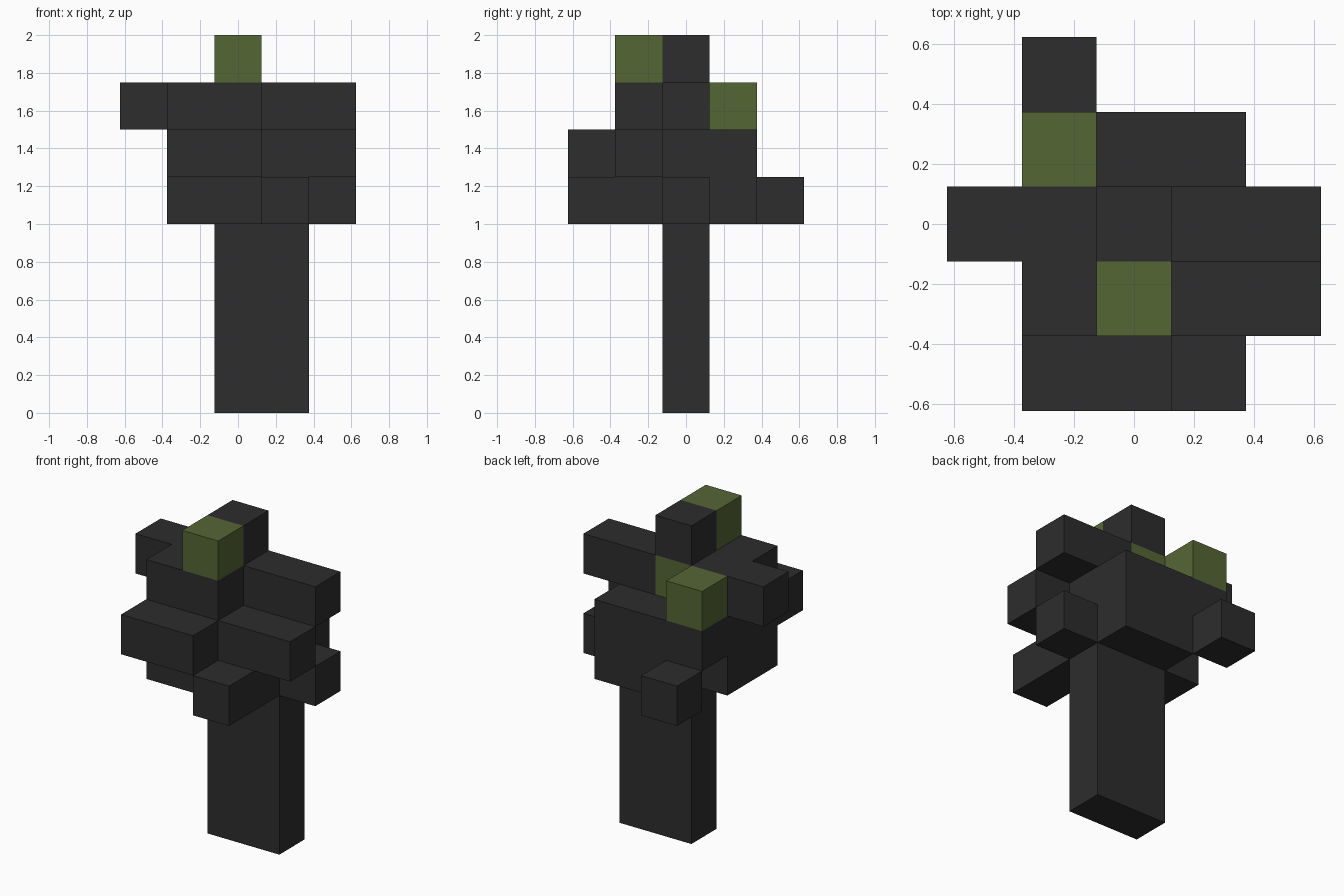
import bpy
import bmesh
from mathutils import Vector

CELL = 0.25  # edge length of one block

cube = bpy.data.objects.get("Cube")
if cube:
    bpy.data.objects.remove(cube, do_unlink=True)


def make_material(name, color):
    mat = bpy.data.materials.new(name)
    mat.use_nodes = True
    mat.diffuse_color = color
    bsdf = next(n for n in mat.node_tree.nodes if n.type == 'BSDF_PRINCIPLED')
    bsdf.inputs["Base Color"].default_value = color
    bsdf.inputs["Roughness"].default_value = 1.0
    return mat


charcoal = make_material("charcoal", (0.026, 0.026, 0.026, 1))
moss = make_material("moss green", (0.091, 0.133, 0.036, 1))


def block(x, y, z):
    """All grid cells in the inclusive ranges x, y, z."""
    return {(i, j, k)
            for i in range(x[0], x[1] + 1)
            for j in range(y[0], y[1] + 1)
            for k in range(z[0], z[1] + 1)}


# Parts as sets of grid cells
parts = [
    ("trunk", block((0, 1), (0, 0), (0, 3)), charcoal),
    # Main mass of the crown
    ("crown_core", block((-1, 1), (-1, 0), (4, 5))
     | block((0, 1), (1, 1), (4, 5)) | block((-1, -1), (1, 1), (5, 5)), charcoal),
    # Lower branches
    ("back_branch", block((-1, -1), (2, 2), (4, 4)), charcoal),
    ("left_low_branch", block((2, 2), (0, 0), (4, 4)), charcoal),
    ("front_low_branch", block((1, 1), (-2, -2), (4, 4)), charcoal),
    # Middle branches
    ("front_branch", block((-1, 0), (-2, -2), (5, 5)), charcoal),
    ("left_middle_branch", block((2, 2), (-1, -1), (5, 5)), charcoal),
    # Upper crown
    ("right_upper_branch", block((-2, -1), (0, 0), (6, 6))
     | block((-1, 0), (-1, -1), (6, 6)), charcoal),
    ("left_upper_branch", block((1, 2), (0, 0), (6, 6)), charcoal),
    ("crown_tip", block((0, 0), (0, 0), (7, 7)), charcoal),
    # Leaf clumps
    ("front_leaf", block((0, 0), (-1, -1), (7, 7)), moss),
    ("middle_leaf", block((0, 0), (0, 0), (6, 6)), moss),
    ("back_leaf", block((-1, -1), (1, 1), (6, 6)), moss),
]
filled = set().union(*(cells for _, cells, _ in parts))


def build_part(name, cells, mat):
    """Skin the exposed sides of the cells and merge flat neighbours."""
    bm = bmesh.new()
    for cell in sorted(cells):
        centre = Vector(cell) * CELL + Vector((0, 0, CELL / 2))
        for axis in range(3):
            for sign in (-1, 1):
                neighbour = list(cell)
                neighbour[axis] += sign
                if tuple(neighbour) in filled:
                    continue
                normal = Vector((0, 0, 0))
                normal[axis] = sign
                u = Vector((0, 0, 0))
                u[(axis + 1) % 3] = 1
                v = normal.cross(u)
                corners = [normal - u - v, normal + u - v, normal + u + v, normal - u + v]
                bm.faces.new([bm.verts.new(centre + c * CELL / 2) for c in corners])
    bmesh.ops.remove_doubles(bm, verts=bm.verts[:], dist=0.001)
    bmesh.ops.dissolve_limit(bm, angle_limit=0.01, verts=bm.verts[:], edges=bm.edges[:])
    mesh = bpy.data.meshes.new(name)
    bm.to_mesh(mesh)
    bm.free()
    mesh.materials.append(mat)
    obj = bpy.data.objects.new(name, mesh)
    bpy.context.collection.objects.link(obj)


for part in parts:
    build_part(*part)
